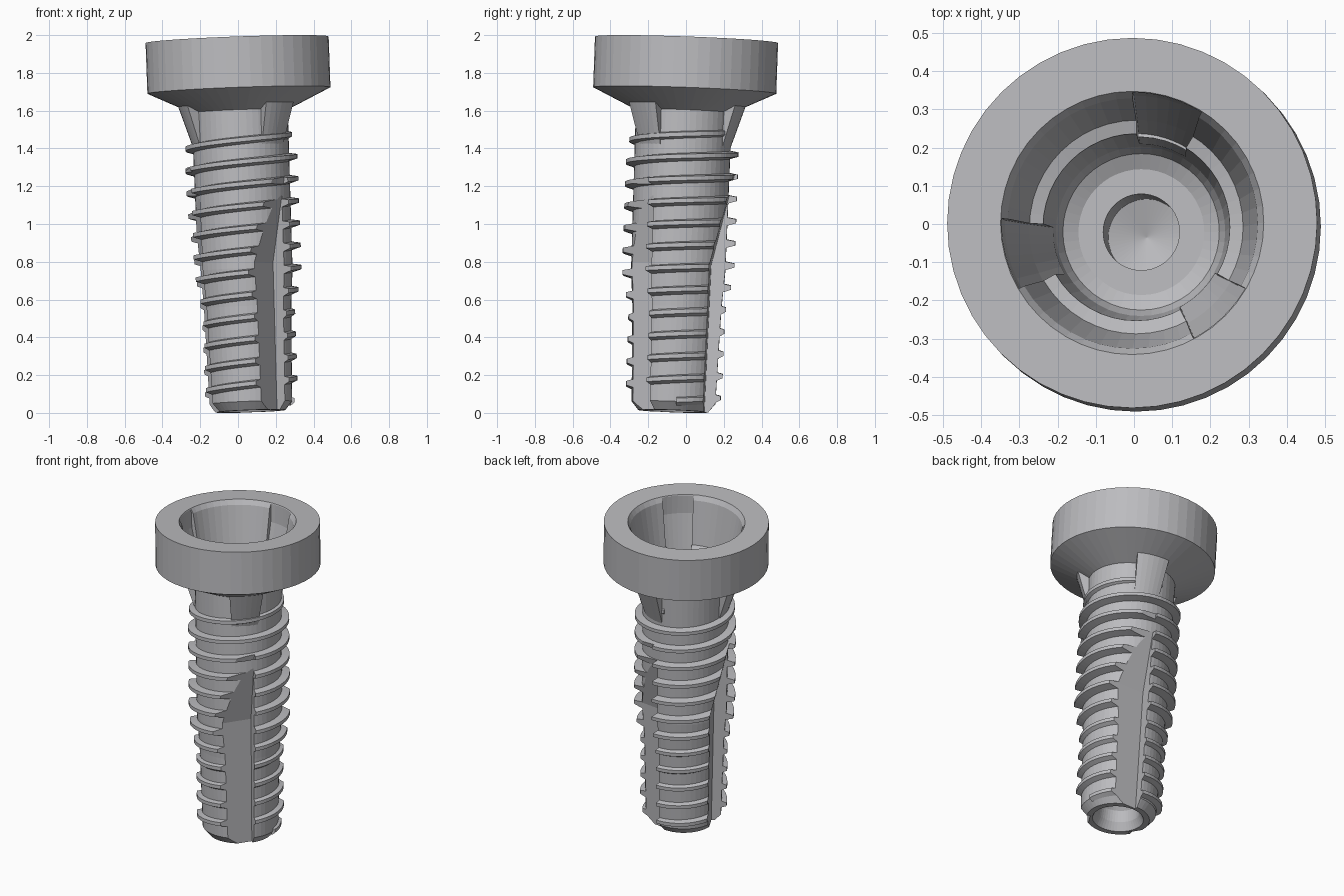
import bpy, bmesh
from math import sin, cos, pi, radians
from mathutils import Matrix, Vector

cube = bpy.data.objects.get("Cube")
if cube:
    bpy.data.objects.remove(cube)

grey = bpy.data.materials.new("plain_grey")
grey.use_nodes = True
grey.diffuse_color = (0.5, 0.5, 0.52, 1)
grey.node_tree.nodes["Principled BSDF"].inputs["Base Color"].default_value = (0.5, 0.5, 0.52, 1)

SEGS = 48
TOP = 1.969
PITCH = 0.1175


def loft(name, sections, wrap=False, closed=True):
    """Skin a row of equal cross-sections; wrap joins last to first, else the ends are capped."""
    bm = bmesh.new()
    rows = [[bm.verts.new(p) for p in sec] for sec in sections]
    n = len(rows[0])
    pairs = list(zip(rows, rows[1:])) + ([(rows[-1], rows[0])] if wrap else [])
    for a, b in pairs:
        for i in range(n if closed else n - 1):
            j = (i + 1) % n
            bm.faces.new((a[i], a[j], b[j], b[i]))
    if not wrap:
        bm.faces.new(rows[0])
        bm.faces.new(rows[-1][::-1])
    bmesh.ops.remove_doubles(bm, verts=bm.verts, dist=0.00001)
    bmesh.ops.recalc_face_normals(bm, faces=bm.faces)
    mesh = bpy.data.meshes.new(name)
    bm.to_mesh(mesh)
    bm.free()
    mesh.materials.append(grey)
    obj = bpy.data.objects.new(name, mesh)
    bpy.context.collection.objects.link(obj)
    return obj


def turned(profile, angle):
    return [(r * cos(angle), r * sin(angle), z) for r, z in profile]


def sector(name, profile, centre, half):
    """Part of a turned shape, centred on an angle in degrees."""
    steps = 6
    return loft(name, [turned(profile, radians(centre - half + 2 * half * i / steps))
                       for i in range(steps + 1)])


def combine(obj, other, operation, keep=False):
    mod = obj.modifiers.new(operation.lower(), 'BOOLEAN')
    mod.operation = operation
    mod.solver = 'EXACT'
    mod.object = other
    bpy.context.view_layer.objects.active = obj
    bpy.ops.object.modifier_apply(modifier=mod.name)
    if not keep:
        bpy.data.objects.remove(other)


# Head, shank, drive recess and end hole as one turned body
outline = [(0, 0.16), (0.09, 0.15), (0.115, 0.12), (0.125, 0.05), (0.15, 0),
           (0.185, 0), (0.222, 0.045), (0.236, 0.55), (0.25, 0.75), (0.255, 1.59),
           (0.485, 1.7), (0.485, TOP), (0.345, TOP), (0.328, 1.94),
           (0.28, 1.67), (0.245, 1.66), (0.222, 1.36), (0.205, 1.32), (0.165, 1.3),
           (0.1, 1.3), (0.1, 0.93), (0, 0.9)]
screw_body = loft("screw_body", [turned(outline, 2 * pi * i / SEGS) for i in range(SEGS)],
                  wrap=True, closed=False)

# Flared ribs under the head, and the drive slots inside them
for k in range(3):
    angle = -46 + 120 * k
    rib = sector("rib", [(0.245, 1.4), (0.252, 1.4), (0.325, 1.625), (0.325, 1.65), (0.26, 1.65)],
                 angle, 18)
    combine(screw_body, rib, 'UNION')
for k in range(3):
    slot = sector("slot", [(0.15, 1.33), (0.195, 1.32), (0.283, 1.61), (0.338, 1.85),
                           (0.343, TOP + 0.02), (0.15, TOP + 0.02)], -46 + 120 * k, 16)
    combine(screw_body, slot, 'DIFFERENCE')


# Helical thread, slimmer near the tip and fading out under the head
def blend(x, a, b):
    return min(1, max(0, (x - a) / (b - a)))


def thread_section(z):
    angle = pi + 2 * pi * (z - 1.40) / PITCH
    crest = 0.256 + 0.042 * blend(z, 0.52, 0.74) - 0.04 * blend(z, 1.39, 1.5)
    crest -= 0.03 * (1 - blend(z, 0.03, 0.09))
    root = 0.212 + 0.03 * blend(z, 0, 0.8)
    shape = [(root, z - 0.028), (crest, z - 0.011), (crest, z + 0.011), (root, z + 0.02)]
    return turned(shape, angle)


low, high = 0.05, 1.49
count = int((high - low) / PITCH * SEGS)
thread = loft("thread", [thread_section(low + (high - low) * i / count) for i in range(count + 1)])

# Three cutting flutes: a flat floor and a steep wall, running out towards the top
wall = Vector((0.75, -0.66, 0))
floor = Vector((-0.54, -0.84, 0))
for k in range(3):
    turn = Matrix.Rotation(radians(120 * k), 3, 'Z')
    sections = []
    for z, shift in ((-0.1, 0), (0.78, 0.01), (1.29, 0.125)):
        corner = Vector((0.14, -0.085, z)) + wall * shift
        sections.append([turn @ p for p in (corner, corner + wall * 0.3,
                                            corner + wall * 0.3 + floor * 0.3,
                                            corner + floor * 0.3)])
    flute = loft("flute", sections)
    combine(thread, flute, 'DIFFERENCE', keep=True)
    combine(screw_body, flute, 'DIFFERENCE')

# Lean the whole screw slightly off vertical
axis = Vector((-0.036, 0.036, 1)).normalized()
lean = Vector((0, 0, 1)).rotation_difference(axis).to_matrix().to_4x4()
place = Matrix.Translation((0.066, -0.068, 0.009)) @ lean
for obj in (screw_body, thread):
    obj.data.transform(place)
    obj.data.update()
